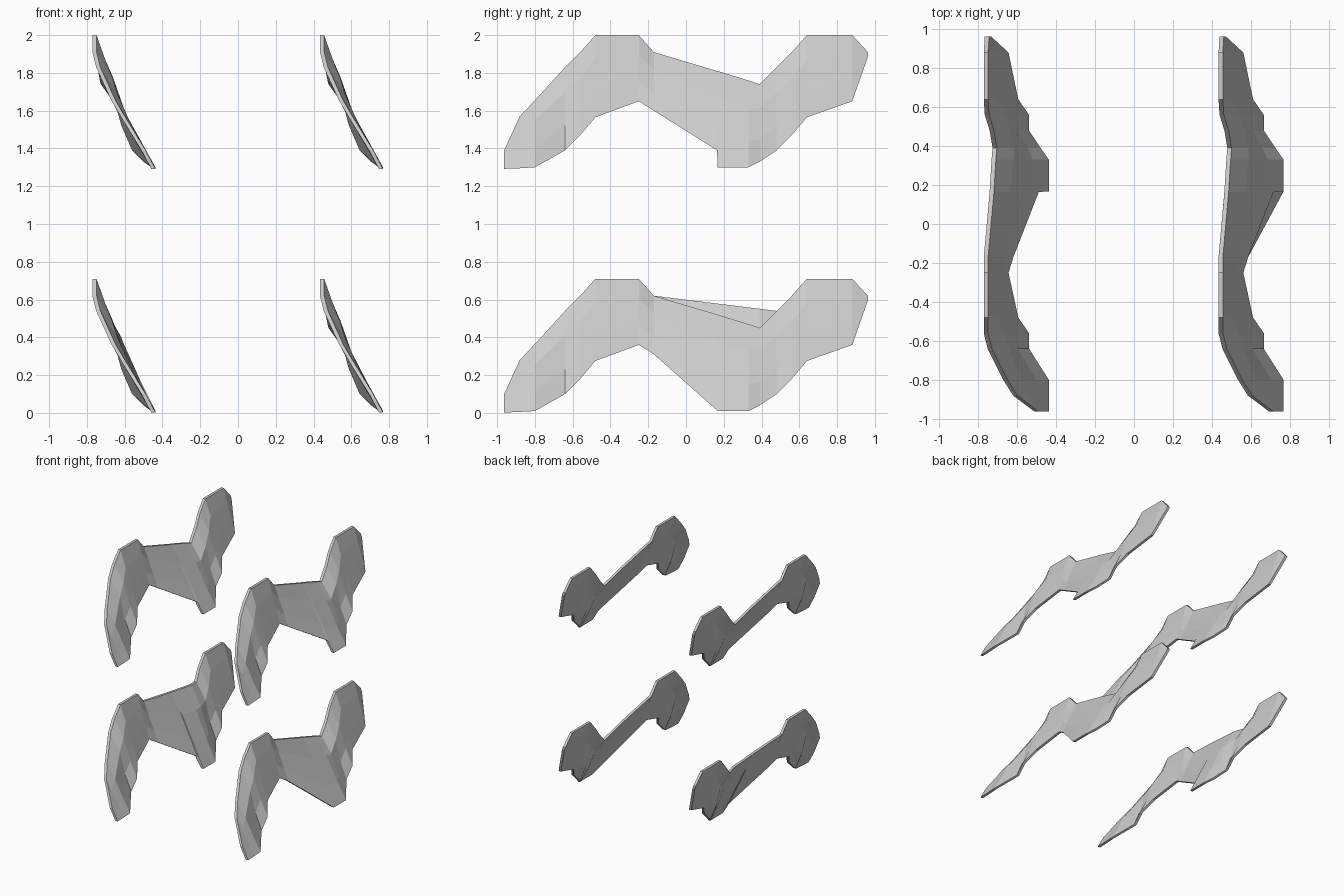
import bpy, bmesh

# Cross-sections along y: y, top (x, z), bottom (x, z), bulge of the outer face
SECTIONS = [
    (-0.963, -0.50, 0.10, -0.448, 0.002, 0.0),
    (-0.88, -0.61, 0.28, -0.448, 0.005, 0.0),
    (-0.80, -0.66, 0.365, -0.448, 0.01, 0.01),
    (-0.64, -0.74, 0.54, -0.55, 0.10, 0.03),
    (-0.56, -0.76, 0.62, -0.55, 0.18, 0.02),
    (-0.48, -0.76, 0.71, -0.605, 0.275, 0.0),
    (-0.25, -0.76, 0.71, -0.655, 0.36, 0.0),
    (-0.17, -0.76, 0.62, -0.63, 0.31, 0.0),
    (0.164, -0.73, 0.52, -0.50, 0.10, 0.0),
    (0.168, -0.73, 0.52, -0.448, 0.01, 0.0),
    (0.33, -0.72, 0.47, -0.448, 0.01, 0.01),
    (0.39, -0.715, 0.45, -0.49, 0.04, 0.02),
    (0.48, -0.73, 0.54, -0.55, 0.10, 0.03),
    (0.56, -0.755, 0.62, -0.55, 0.18, 0.02),
    (0.64, -0.76, 0.71, -0.605, 0.275, 0.0),
    (0.88, -0.76, 0.71, -0.655, 0.36, 0.0),
    (0.963, -0.755, 0.62, -0.745, 0.595, 0.0),
]
STEPS = (0.0, 0.3, 0.7, 1.0)
HALF = 0.011


def wavy_panel(name, dx, dz, notch=True, high_edge=False):
    bm = bmesh.new()
    rings = []
    for y, xt, zt, xb, zb, bulge in SECTIONS:
        if not notch and 0.16 < y < 0.166:
            continue
        if high_edge and 0.1 < y < 0.45:
            zt = 0.62 - 0.08 * (y + 0.17) / 0.65
        front, back = [], []
        for t in STEPS:
            x = xt + (xb - xt) * t + (bulge if t == 0.3 else 0)
            z = zt + (zb - zt) * t
            front.append(bm.verts.new((x + HALF + dx, y, z + dz)))
            back.append(bm.verts.new((x - HALF + dx, y, z + dz)))
        rings.append(front + back[::-1])
    n = len(rings[0])
    for a, b in zip(rings, rings[1:]):
        for i in range(n):
            j = (i + 1) % n
            bm.faces.new((a[i], a[j], b[j], b[i]))
    # End caps
    bm.faces.new(rings[0])
    bm.faces.new(rings[-1][::-1])
    bmesh.ops.recalc_face_normals(bm, faces=bm.faces)
    mesh = bpy.data.meshes.new(name)
    bm.to_mesh(mesh)
    bm.free()
    obj = bpy.data.objects.new(name, mesh)
    bpy.context.collection.objects.link(obj)


# Four leaning panels: two columns, two levels
wavy_panel("lower_left_panel", 0.0, 0.0, high_edge=True)
wavy_panel("lower_right_panel", 1.205, 0.0, notch=False)
wavy_panel("upper_left_panel", 0.0, 1.29)
wavy_panel("upper_right_panel", 1.205, 1.29)
